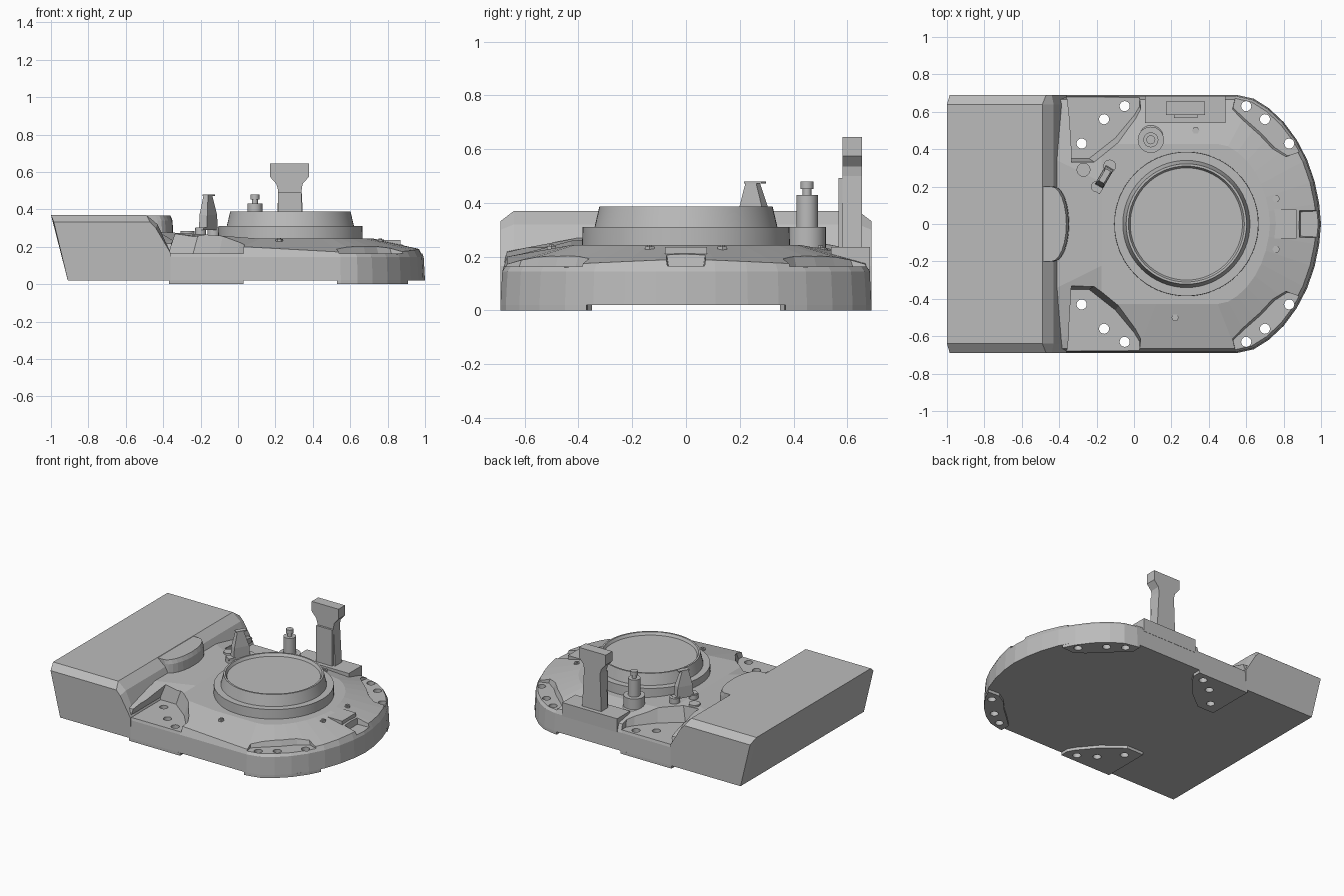
import bpy, bmesh, math
from mathutils import Vector, Matrix

cube = bpy.data.objects.get("Cube")
if cube:
    bpy.data.objects.remove(cube, do_unlink=True)

grey = bpy.data.materials.new("plain grey")
grey.use_nodes = True
grey.diffuse_color = (0.5, 0.5, 0.5, 1)
grey.node_tree.nodes["Principled BSDF"].inputs["Base Color"].default_value = (0.5, 0.5, 0.5, 1)
CX = 0.28  # turret ring centre


def finish(name, bm, smooth=False):
    bmesh.ops.recalc_face_normals(bm, faces=bm.faces)
    mesh = bpy.data.meshes.new(name)
    bm.to_mesh(mesh)
    bm.free()
    ob = bpy.data.objects.new(name, mesh)
    mesh.materials.append(grey)
    bpy.context.collection.objects.link(ob)
    if smooth:
        bpy.ops.object.select_all(action='DESELECT')
        ob.select_set(True)
        bpy.context.view_layer.objects.active = ob
        bpy.ops.object.shade_smooth_by_angle(angle=math.radians(30))
    return ob


def loft(name, rings, smooth=False):
    """Skin equal-length closed rings and cap both ends."""
    bm = bmesh.new()
    vs = [[bm.verts.new(p) for p in r] for r in rings]
    n = len(vs[0])
    for a, b in zip(vs, vs[1:]):
        for i in range(n):
            j = (i + 1) % n
            bm.faces.new((a[i], a[j], b[j], b[i]))
    bm.faces.new(vs[0])
    bm.faces.new(vs[-1])
    return finish(name, bm, smooth)


def prism(name, pts, z0, z1):
    return loft(name, [[(x, y, z) for x, y in pts] for z in (z0, z1)])


def box(name, x0, x1, y0, y1, z0, z1):
    return prism(name, [(x0, y0), (x1, y0), (x1, y1), (x0, y1)], z0, z1)


def lathe(name, x, y, profile, n=32):
    rings = [[(x + r * math.cos(2 * math.pi * i / n), y + r * math.sin(2 * math.pi * i / n), z)
              for i in range(n)] for r, z in profile]
    return loft(name, rings, n > 8)


def cut(ob, cutter):
    cutter.hide_render = True
    cutter.hide_viewport = True
    m = ob.modifiers.new("cut", 'BOOLEAN')
    m.operation = 'DIFFERENCE'
    m.solver = 'EXACT'
    m.object = cutter


# Hull: half outline as x, y, deck edge height
half = [(-.45, .36, .28), (-.45, .69, .22), (.02, .69, .2), (.55, .69, .172), (.64, .67, .17),
        (.72, .62, .17), (.8, .545, .17), (.87, .45, .172), (.925, .345, .177), (.965, .23, .182),
        (.99, .11, .187), (1, 0, .19)]
outline = half + [(x, -y, z) for x, y, z in reversed(half[:-1])]


def ring(scale, height):
    return [(CX + (x - CX) * scale, y * scale, height(x, z)) for x, y, z in outline]


hull = loft("hull", [
    ring(1, lambda x, z: .02),
    ring(.99, lambda x, z: .145),
    ring(.965, lambda x, z: z),
    ring(.62, lambda x, z: .265 if x < -.4 else .243)])

# Bolt pockets, mounting pads and bolt holes at the four corners
rear_in = [(-.37, .35), (-.24, .35), (-.1, .46), (.0, .58), (.03, .63)]
rear_out = [(.03, .69), (-.37, .69)]
front_in = [(.53, .62), (.6, .555), (.68, .485), (.75, .41), (.82, .365)]
front_out = [(.91, .37), (.87, .45), (.8, .545), (.72, .62), (.64, .67), (.55, .69), (.53, .69)]
bolt_holes = [(-.05, .63), (-.16, .56), (-.28, .43), (.6, .63), (.7, .56), (.83, .43)]
pads = []
for side, word in ((1, "left"), (-1, "right")):
    for end, inner, outer in (("rear", rear_in, rear_out), ("front", front_in, front_out)):
        pad = prism(f"{word}_{end}_pad", [(x, y * side) for x, y in inner + outer], 0, .021)
        pads.append(pad)

        def layer(z, k):
            pts = [(CX + (x - CX) * k, y * k) for x, y in inner]
            pts += [(x if end == "rear" else CX + (x - CX) * 1.15, y * 1.15) for x, y in outer]
            return [(x, y * side, z) for x, y in pts]
        cut(hull, loft(f"{word}_{end}_pocket_cutter", [layer(.163, 1), layer(.32, .92)]))
    for i, (x, y) in enumerate(bolt_holes):
        hole = lathe(f"{word}_hole_cutter_{i}", x, y * side, [(.027, -.1), (.027, .5)], 20)
        cut(hull, hole)
        cut(pads[-2 if i < 3 else -1], hole)

# Notch in the nose, with the hatch block behind it
cut(hull, loft("nose_notch_cutter", [
    [(.89, -.065, .165), (1.1, -.075, .165), (1.1, .075, .165), (.89, .065, .165)],
    [(.87, -.085, .3), (1.1, -.1, .3), (1.1, .1, .3), (.87, .085, .3)]]))
box("nose_block", .71, .87, -.078, .078, .17, .236)

# Raised rear block: cross-section skinned across the width
lower = [(-.91, .02), (-.36, .02), (-.36, .165)]
mid = lower + [(-.43, .32), (-.49, .37), (-1, .37)]
edge = lower + [(-.44, .3), (-.47, .332), (-.985, .332)]
loft("rear_block", [[(x, y, z) for x, z in prof]
                    for y, prof in ((-.69, edge), (-.64, mid), (.64, mid), (.69, edge))])

# Curved bump on the block's front slope
arc = [(-.43 + .08 * math.cos(a), .2 * math.sin(a))
       for a in (math.radians(-90 + 15 * i) for i in range(13))]
loft("block_bump", [[(x + d, y, z) for x, y in [(-.52, -.2)] + arc + [(-.52, .2)]]
                    for z, d in ((.24, .005), (.34, 0), (.368, -.012))])

# Turret ring with a shallow recessed lid
lathe("turret_ring", CX, 0, [(.387, .2), (.385, .31), (.34, .31), (.322, .387),
                             (.31, .387), (.3, .368)], 64)

# Antenna post
lathe("antenna_base", .09, .45, [(.078, .15), (.078, .225), (.07, .235), (.07, .31)])
lathe("antenna_stem", .09, .45, [(.04, .3), (.04, .43)])
lathe("antenna_neck", .09, .45, [(.016, .42), (.016, .455)], 16)
lathe("antenna_cap", .09, .45, [(.024, .452), (.024, .48)], 16)

# Flared mast on its side plate
box("mast_plate", .06, .49, .54, .685, .14, .236)
flare = [(.205, .23), (.355, .23), (.34, .5), (.345, .535), (.38, .575), (.38, .645),
         (.17, .645), (.17, .575), (.205, .535), (.215, .5)]
loft("mast", [[(x, y, z) for x, z in flare] for y in (.582, .655)])
box("mast_step", .215, .34, .568, .6, .23, .492)

# Sight fin on a slanted foot with small posts
turn = Matrix.Translation((-.16, .25, 0)) @ Matrix.Rotation(math.radians(60), 4, 'Z')


def slanted(name, layers):
    loft(name, [[turn @ Vector((u, v, z)) for u, v in ((a, -w), (b, -w), (b, w), (a, w))]
                for a, b, w, z in layers])


slanted("sight_foot", [(-.09, .08, .025, .29), (-.09, .08, .025, .303)])
slanted("sight_fin", [(-.055, .06, .024, .3), (-.05, .055, .024, .37), (-.025, .02, .014, .475)])
slanted("sight_cap", [(-.03, .045, .016, .472), (-.03, .045, .016, .48)])
for i, (x, y, r, top) in enumerate([(-.13, .31, .034, .3), (-.2, .2, .03, .3), (-.27, .29, .037, .285)]):
    lathe(f"sight_post_{i}", x, y, [(r, .2), (r, top)], 20)

# Hexagonal deck bolts
for i, (x, y, z) in enumerate([(.33, .5, .235), (.22, -.5, .24), (.76, .135, .238), (.76, -.135, .238)]):
    lathe(f"deck_bolt_{i}", x, y, [(.02, .18), (.02, z)], 6)
    lathe(f"deck_bolt_head_{i}", x, y, [(.01, z), (.01, z + .006)], 6)
